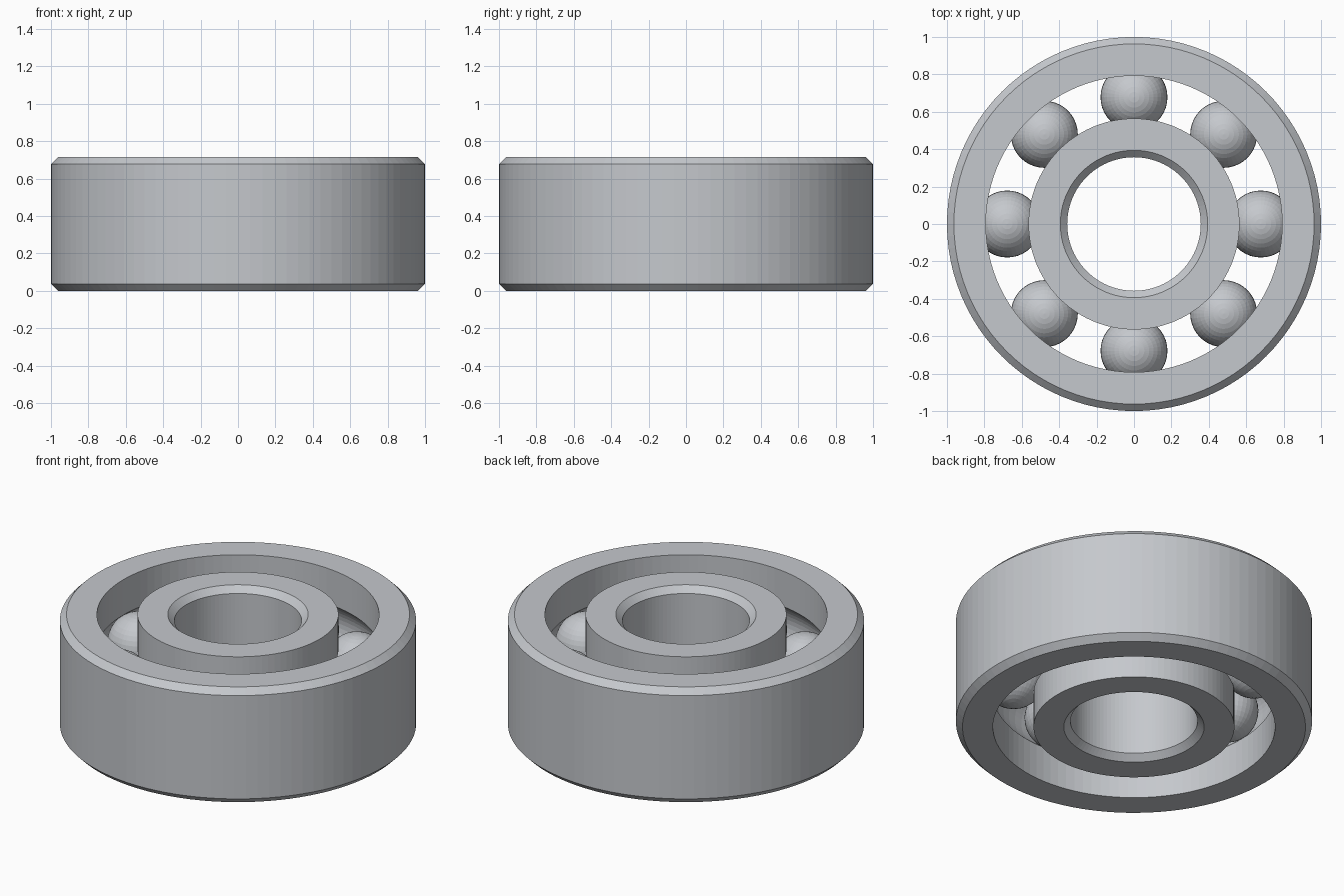
import bpy
import bmesh
import math
from mathutils import Matrix

old = bpy.data.objects.get("Cube")
if old:
    bpy.data.objects.remove(old, do_unlink=True)

HEIGHT = 0.714
MID = HEIGHT / 2
BORE, INNER_RACE, OUTER_RACE, RIM = 0.357, 0.564, 0.792, 1.0
CHAMFER = 0.037
PITCH = (INNER_RACE + OUTER_RACE) / 2
BALL_RADIUS = 0.179
BALLS = 8
SEGMENTS = 96

steel = bpy.data.materials.new("steel grey")
colour = (0.56, 0.58, 0.61, 1)
steel.diffuse_color = colour
steel.use_nodes = True
steel.node_tree.nodes["Principled BSDF"].inputs["Base Color"].default_value = colour


def add_object(name, bm):
    mesh = bpy.data.meshes.new(name)
    bm.to_mesh(mesh)
    bm.free()
    mesh.materials.append(steel)
    obj = bpy.data.objects.new(name, mesh)
    bpy.context.collection.objects.link(obj)
    return obj


def add_ring(name, race, wall, steps=12):
    """Revolve a ring with a grooved race and a chamfered plain wall."""
    side = 1 if wall > race else -1
    half_angle = math.acos(abs(race - PITCH) / BALL_RADIUS)
    profile = [(race, 0)]
    for i in range(steps + 1):
        a = half_angle * (2 * i / steps - 1)
        profile.append((PITCH + side * BALL_RADIUS * math.cos(a),
                        MID + BALL_RADIUS * math.sin(a)))
    profile += [(race, HEIGHT), (wall - side * CHAMFER, HEIGHT),
                (wall, HEIGHT - CHAMFER), (wall, CHAMFER),
                (wall - side * CHAMFER, 0)]

    bm = bmesh.new()
    loops = []
    for s in range(SEGMENTS):
        a = math.tau * s / SEGMENTS
        loops.append([bm.verts.new((r * math.cos(a), r * math.sin(a), z))
                      for r, z in profile])
    for s, loop in enumerate(loops):
        after = loops[(s + 1) % SEGMENTS]
        for i in range(len(profile)):
            j = (i + 1) % len(profile)
            bm.faces.new((loop[i], after[i], after[j], loop[j]))
    bmesh.ops.recalc_face_normals(bm, faces=bm.faces[:])
    return add_object(name, bm)


# Inner and outer rings with facing ball grooves
add_ring("outer_ring", OUTER_RACE, RIM)
add_ring("inner_ring", INNER_RACE, BORE)

# Balls evenly spaced in the groove
for n in range(BALLS):
    bm = bmesh.new()
    bmesh.ops.create_uvsphere(bm, u_segments=40, v_segments=20, radius=BALL_RADIUS)
    place = (Matrix.Rotation(math.tau * n / BALLS, 4, "Z")
             @ Matrix.Translation((PITCH, 0, MID)))
    bm.transform(place)
    add_object(f"ball_{n + 1}", bm)
